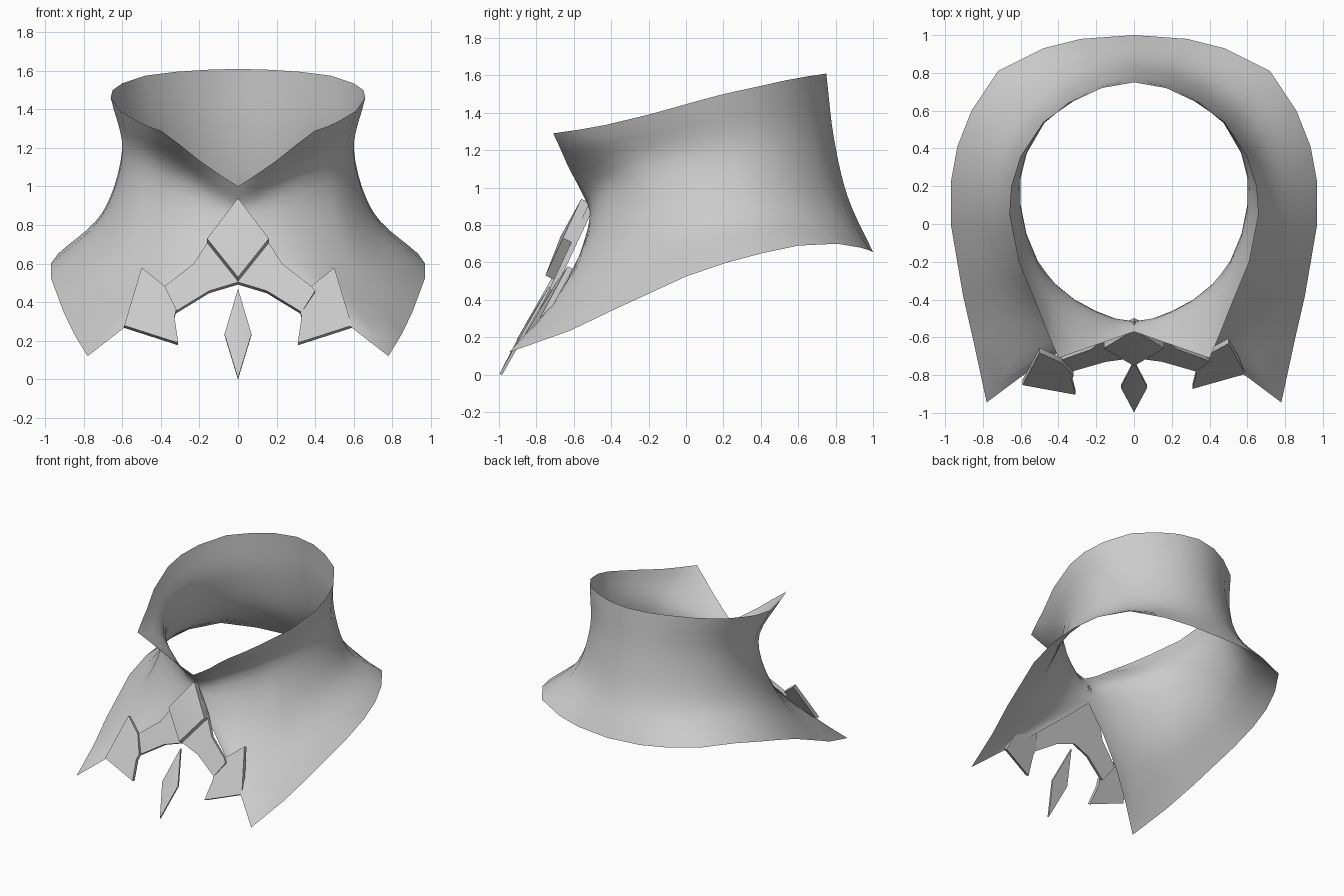
import bpy, bmesh, math
from mathutils import Vector

cube = bpy.data.objects.get("Cube")
if cube:
    bpy.data.objects.remove(cube, do_unlink=True)

grey = bpy.data.materials.new("light grey")
grey.use_nodes = True
grey.diffuse_color = (0.6, 0.6, 0.6, 1)
grey.node_tree.nodes["Principled BSDF"].inputs["Base Color"].default_value = (0.6, 0.6, 0.6, 1)


def finish(name, bm, angle=40):
    """Turn a bmesh into a shaded, coloured object."""
    bmesh.ops.recalc_face_normals(bm, faces=bm.faces)
    mesh = bpy.data.meshes.new(name)
    bm.to_mesh(mesh)
    bm.free()
    mesh.materials.append(grey)
    ob = bpy.data.objects.new(name, mesh)
    bpy.context.collection.objects.link(ob)
    bpy.ops.object.select_all(action='DESELECT')
    ob.select_set(True)
    bpy.context.view_layer.objects.active = ob
    bpy.ops.object.shade_smooth_by_angle(angle=math.radians(angle))
    return ob


def spline(pts, steps):
    """Catmull-Rom samples through the points, with straight end tangents."""
    pts = [Vector(p) for p in pts]
    p = [2 * pts[0] - pts[1]] + pts + [2 * pts[-1] - pts[-2]]
    out = [pts[0]]
    for i in range(1, len(p) - 2):
        a, b, c, d = p[i - 1:i + 3]
        for s in range(1, steps + 1):
            t = s / steps
            out.append(0.5 * (2 * b + (c - a) * t + (2 * a - 5 * b + 4 * c - d) * t ** 2
                              + (3 * b - a - 3 * c + d) * t ** 3))
    return out


# Collar: four rings of one half, each running from front centre to back centre
top_rim = [(0, -.57, 1.0), (.1, -.605, 1.065), (.2, -.64, 1.135), (.3, -.675, 1.215),
           (.4, -.71, 1.29), (.46, -.57, 1.31), (.515, -.43, 1.335), (.61, -.2, 1.39),
           (.66, .05, 1.46), (.65, .2, 1.5), (.6, .36, 1.535), (.48, .54, 1.575),
           (.32, .65, 1.595), (.17, .72, 1.605), (0, .75, 1.61)]
neck = [(0, -.52, .89), (.1, -.505, .93), (.2, -.465, .98), (.31, -.405, 1.03),
        (.41, -.325, 1.07), (.46, -.265, 1.09), (.51, -.195, 1.11), (.57, -.05, 1.14),
        (.6, .1, 1.17), (.6, .25, 1.2), (.57, .38, 1.22), (.48, .54, 1.24),
        (.32, .68, 1.25), (.18, .75, 1.26), (0, .79, 1.27)]
shoulder = [(0, -.518, .82), (.11, -.52, .78), (.23, -.525, .71), (.36, -.52, .645),
            (.5, -.47, .59), (.56, -.385, .63), (.62, -.28, .69), (.7, -.02, .79),
            (.71, .14, .84), (.7, .28, .87), (.67, .42, .88), (.57, .6, .9),
            (.38, .75, .92), (.21, .83, .93), (0, .865, .95)]
hem = [(0, -.525, .77), (.2, -.585, .59), (.4, -.68, .42), (.6, -.81, .26),
       (.78, -.945, .12), (.85, -.62, .235), (.905, -.38, .35), (.97, 0, .525),
       (.97, .22, .6), (.935, .41, .65), (.86, .6, .69), (.72, .81, .7),
       (.48, .93, .68), (.28, .98, .665), (0, 1.0, .655)]

bm = bmesh.new()
grid = [[bm.verts.new(p) for p in spline(col, 5)]
        for col in zip(top_rim, neck, shoulder, hem)]
for c0, c1 in zip(grid, grid[1:]):
    for i in range(len(c0) - 1):
        bm.faces.new((c0[i], c1[i], c1[i + 1], c0[i + 1]))
collar = finish("collar", bm, 80)
mirror = collar.modifiers.new("mirror", 'MIRROR')
mirror.merge_threshold = 0.002


def plate(name, outline, thick, bulge=0.0, lift=0.0, yaw=0.0, tilt=0.0):
    """Plate on the sloping chest plane; outline in x, z; bulge raises its centre."""
    n = Vector((0, -0.906, 0.423))

    def place(x, z):
        y = -0.56 - (0.94 - z) * 0.468 + yaw * abs(x) + tilt * z
        return Vector((x, y, z)) + n * lift
    bm = bmesh.new()
    front = [bm.verts.new(place(x, z)) for x, z in outline]
    back = [bm.verts.new(v.co - n * thick) for v in front]
    k = len(front)
    for i in range(k):
        j = (i + 1) % k
        bm.faces.new((front[i], front[j], back[j], back[i]))
    bm.faces.new(back[::-1])
    if bulge:
        mid = sum((v.co for v in front), Vector()) / k
        apex = bm.verts.new(mid + n * bulge)
        for i in range(k):
            bm.faces.new((front[i], front[(i + 1) % k], apex))
    else:
        bm.faces.new(front)
    return finish(name, bm)


# Clasp band with its two arms, its tip hooking over the neck opening
half = [(.15, .48), (.33, .37), (.4, .48), (.38, .505), (.23, .62), (.14, .76)]
band = [(0, .525)] + half + [(0, .92)] + [(-x, z) for x, z in reversed(half)]
plate("clasp_band", band, 0.03, lift=-0.05)

# Centre gem and hanging drop
plate("centre_gem", [(0, .94), (.16, .73), (0, .53), (-.16, .73)], 0.05, bulge=0.015)
plate("hanging_drop", [(0, .47), (.07, .235), (0, .005), (-.07, .235)], 0.015,
      bulge=0.01, tilt=0.1)

# Side wings at the ends of the arms
wing = [(.5, .575), (.59, .275), (.31, .185), (.33, .32), (.32, .36), (.38, .48)]
for name, side, yaw in (("left_wing", 1, 0.1), ("right_wing", -1, 0.0)):
    plate(name, [(side * x, z) for x, z in wing], 0.03, lift=0.01, yaw=yaw, tilt=0.1)
